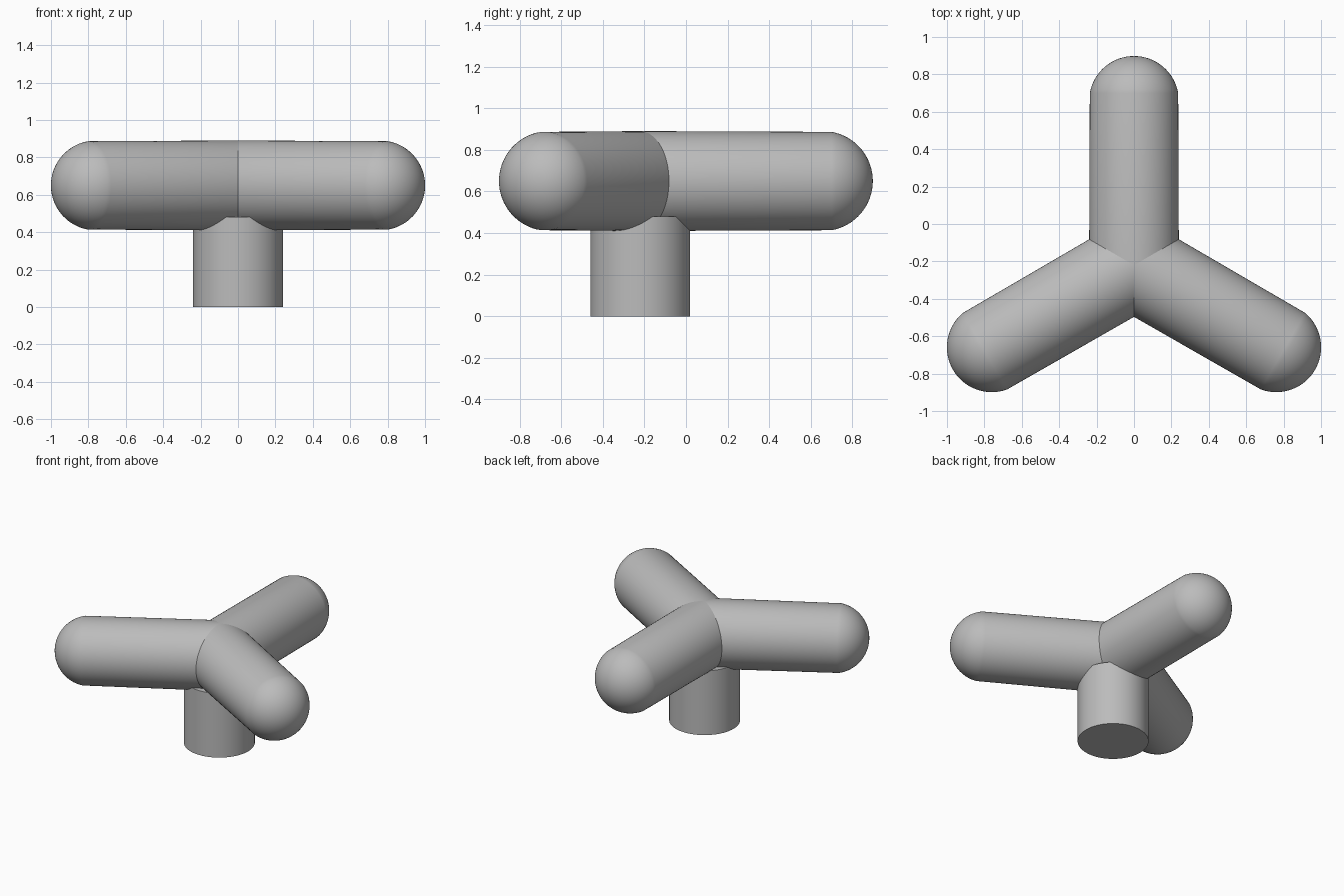
import bpy, bmesh
from math import sin, cos, pi, radians
from mathutils import Matrix, Vector

cube = bpy.data.objects.get("Cube")
if cube:
    bpy.data.objects.remove(cube)

HUB_Y, ARM_Z, RADIUS = -0.22, 0.65, 0.24
CAP_CENTRE = 0.878

grey = bpy.data.materials.new("plain_grey")
grey.use_nodes = True
colour = (0.5, 0.5, 0.5, 1)
grey.diffuse_color = colour
grey.node_tree.nodes["Principled BSDF"].inputs["Base Color"].default_value = colour


def lathe(name, profile, matrix, steps=64):
    """Spin (radius, height) points about z, then place the result."""
    bm = bmesh.new()
    verts = [bm.verts.new((r, 0, h)) for r, h in profile]
    edges = [bm.edges.new(pair) for pair in zip(verts, verts[1:])]
    bmesh.ops.spin(bm, geom=verts + edges, cent=(0, 0, 0), axis=(0, 0, 1),
                   angle=2 * pi, steps=steps)
    bmesh.ops.remove_doubles(bm, verts=bm.verts, dist=1e-4)
    bmesh.ops.recalc_face_normals(bm, faces=bm.faces)
    mesh = bpy.data.meshes.new(name)
    bm.to_mesh(mesh)
    bm.free()
    mesh.materials.append(grey)
    obj = bpy.data.objects.new(name, mesh)
    bpy.context.collection.objects.link(obj)
    obj.matrix_world = matrix
    bpy.ops.object.select_all(action='DESELECT')
    obj.select_set(True)
    bpy.context.view_layer.objects.active = obj
    bpy.ops.object.shade_smooth_by_angle(angle=radians(30))
    return obj


# Upright stem with flat ends
lathe("stem", [(0, 0), (RADIUS, 0), (RADIUS, 0.48), (0, 0.48)],
      Matrix.Translation((0, HUB_Y, 0)))

# Three slightly tapered arms with rounded ends, meeting at the hub
arm = [(0, 0), (RADIUS, 0)]
for i in range(17):
    a = radians(10 + 80 * i / 16)
    arm.append((RADIUS * cos(a), CAP_CENTRE + RADIUS * sin(a)))

hub = Matrix.Translation((0, HUB_Y, ARM_Z))
for name, angle in (("back_arm", 90), ("right_arm", 210), ("left_arm", 330)):
    direction = Vector((cos(radians(angle)), sin(radians(angle)), 0))
    lathe(name, arm, hub @ direction.to_track_quat('Z', 'Y').to_matrix().to_4x4())
